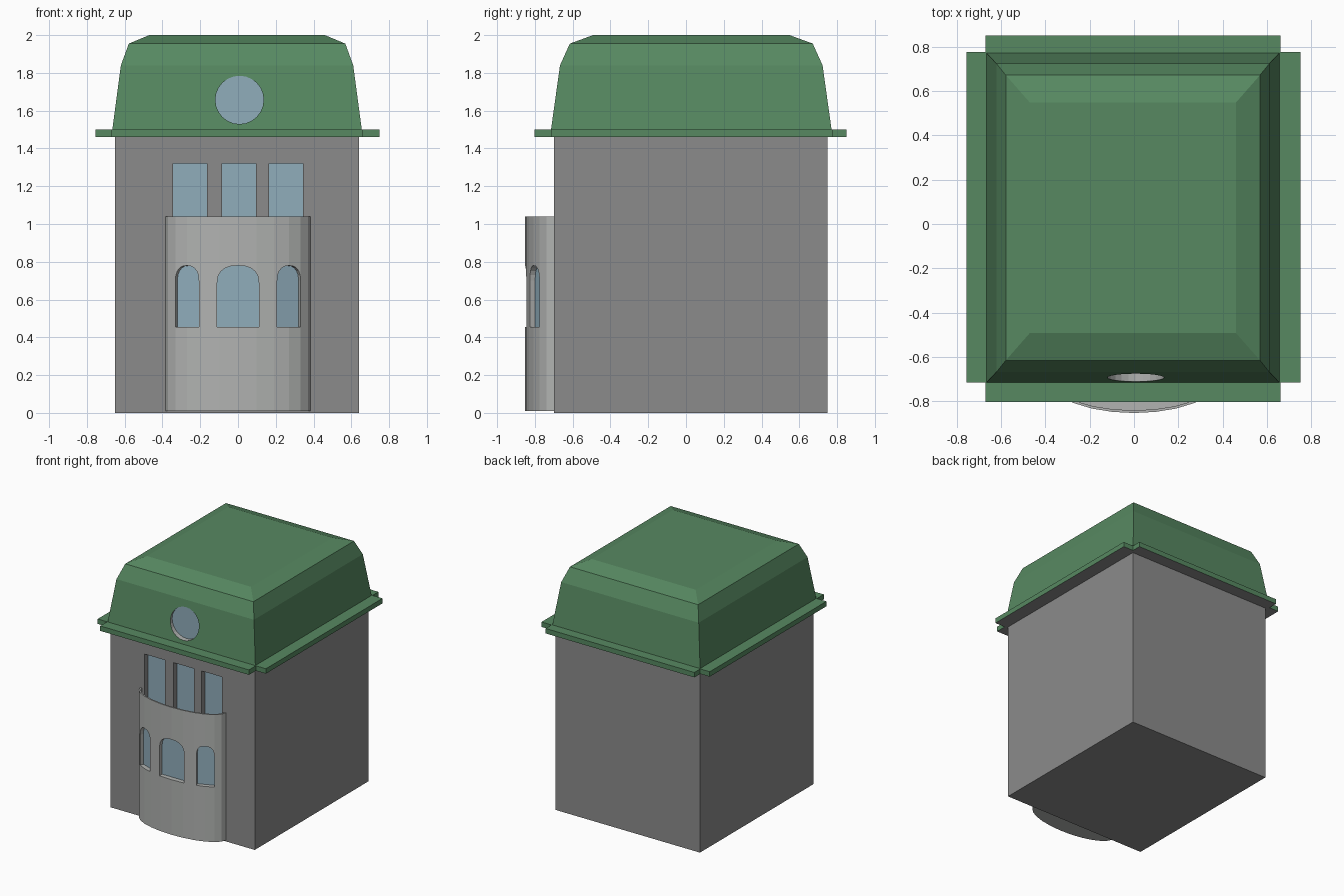
import bpy, bmesh, math
from mathutils import Matrix

if "Cube" in bpy.data.objects:
    bpy.data.objects.remove(bpy.data.objects["Cube"])

# shared palette; every mesh uses the same slot order so cuts keep their colours
PALETTE = [("stone_grey", (0.26, 0.26, 0.26, 1)), ("pale_stone", (0.44, 0.45, 0.44, 1)),
           ("glass_blue", (0.28, 0.42, 0.50, 1)), ("roof_green", (0.095, 0.25, 0.12, 1))]
MATS = []
for n, c in PALETTE:
    m = bpy.data.materials.new(n)
    m.diffuse_color = c
    m.use_nodes = True
    m.node_tree.nodes["Principled BSDF"].inputs["Base Color"].default_value = m.diffuse_color
    MATS.append(m)
WALL, PALE, GLASS, GREEN = range(4)


def finish(bm, name, mat):
    bmesh.ops.recalc_face_normals(bm, faces=bm.faces[:])
    me = bpy.data.meshes.new(name)
    for m in MATS:
        me.materials.append(m)
    for f in bm.faces:
        f.material_index = mat
    bm.to_mesh(me)
    bm.free()
    ob = bpy.data.objects.new(name, me)
    bpy.context.collection.objects.link(ob)
    return ob


def loft(name, rings, mat):
    """Closed solid through a stack of equal point rings."""
    bm = bmesh.new()
    vs = [[bm.verts.new(p) for p in r] for r in rings]
    n = len(vs[0])
    for a, b in zip(vs, vs[1:]):
        for i in range(n):
            j = (i + 1) % n
            bm.faces.new((a[i], a[j], b[j], b[i]))
    bm.faces.new(vs[0])
    bm.faces.new(vs[-1])
    return finish(bm, name, mat)


def rect(x0, x1, y0, y1, z):
    return [(x0, y0, z), (x1, y0, z), (x1, y1, z), (x0, y1, z)]


def box(name, x0, x1, y0, y1, z0, z1, mat):
    return loft(name, [rect(x0, x1, y0, y1, z0), rect(x0, x1, y0, y1, z1)], mat)


def cut(target, profile, depth, side_mat, pos=(0, 0), turn=0):
    """Recess an (x, z) outline into target; the back of the recess is glass."""
    c = loft("window_cutter", [[(x, y, z) for x, z in profile] for y in (-0.2, depth)], side_mat)
    for p in c.data.polygons:
        if abs(p.normal.y) > 0.9 and p.center.y > depth - 0.01:
            p.material_index = GLASS
    c.data.transform(Matrix.Translation((pos[0], pos[1], 0)) @ Matrix.Rotation(turn, 4, 'Z'))
    c.hide_render = True
    c.hide_viewport = True
    c.display_type = 'WIRE'
    mod = target.modifiers.new("window", 'BOOLEAN')
    mod.operation = 'DIFFERENCE'
    mod.solver = 'EXACT'
    mod.object = c


def arch(hw, z0, spring, top, n=10):
    pts = [(-hw, z0), (hw, z0)]
    for i in range(n + 1):
        a = math.pi * i / n
        # slightly squared arch
        k = lambda v: math.copysign(abs(v) ** 0.85, v)
        pts.append((hw * k(math.cos(a)), spring + (top - spring) * k(math.sin(a))))
    return pts


# main tower body with three tall windows
FLOOR = 0.93
body = box("tower_body", -0.65, 0.64, -0.70, 0.75, 0, 1.47, WALL)
for x in (-0.255, 0.005, 0.255):
    cut(body, [(x - 0.09, FLOOR), (x + 0.09, FLOOR), (x + 0.09, 1.32), (x - 0.09, 1.32)],
        0.045, WALL, (0, -0.70))


# curved bay with a thin parapet around its balcony
def ellipse(a, b, z):
    return [(a * math.sin(t), -0.70 - b * math.cos(t), z)
            for t in (math.radians(-90 + 15 * i) for i in range(13))]


bm = bmesh.new()
rows = [[bm.verts.new(p) for p in ellipse(a, b, z)] for a, b, z in
        ((0.383, 0.152, 0.01), (0.383, 0.152, 1.04), (0.37, 0.14, 1.04), (0.37, 0.14, FLOOR))]
for r, s in zip(rows, rows[1:]):
    for i in range(12):
        bm.faces.new((r[i], r[i + 1], s[i + 1], s[i]))
bm.faces.new(rows[0])
bm.faces.new(rows[3])
bm.faces.new([r[0] for r in rows] + [r[-1] for r in reversed(rows)])
bay = finish(bm, "curved_bay", PALE)

# arched bay windows
cut(bay, arch(0.11, 0.455, 0.69, 0.78), 0.04, PALE, (0, -0.852))
for s in (-1, 1):
    cut(bay, arch(0.067, 0.455, 0.70, 0.78), 0.036, PALE, (s * 0.272, -0.807),
        s * math.radians(22))

# roof with stepped slopes and a round window
levels = [(1.465, 0.665, 0.7475), (1.84, 0.615, 0.695), (1.955, 0.573, 0.643), (2.0, 0.465, 0.52)]
CX, CY = -0.005, 0.028
roof = loft("roof", [rect(CX - w, CX + w, CY - d, CY + d, z) for z, w, d in levels], GREEN)
circle = [(0.008 + 0.128 * math.cos(math.tau * i / 24), 1.657 + 0.128 * math.sin(math.tau * i / 24))
          for i in range(24)]
cut(roof, circle, 0.03, PALE, (0, -0.70))

# crossed eaves with grey undersides
for name, r in (("eave_sides", (-0.755, 0.75, -0.715, 0.775)),
                ("eave_front_back", (-0.67, 0.66, -0.803, 0.85))):
    e = box(name, *r, 1.46, 1.50, GREEN)
    for p in e.data.polygons:
        if p.normal.z < -0.9:
            p.material_index = WALL
